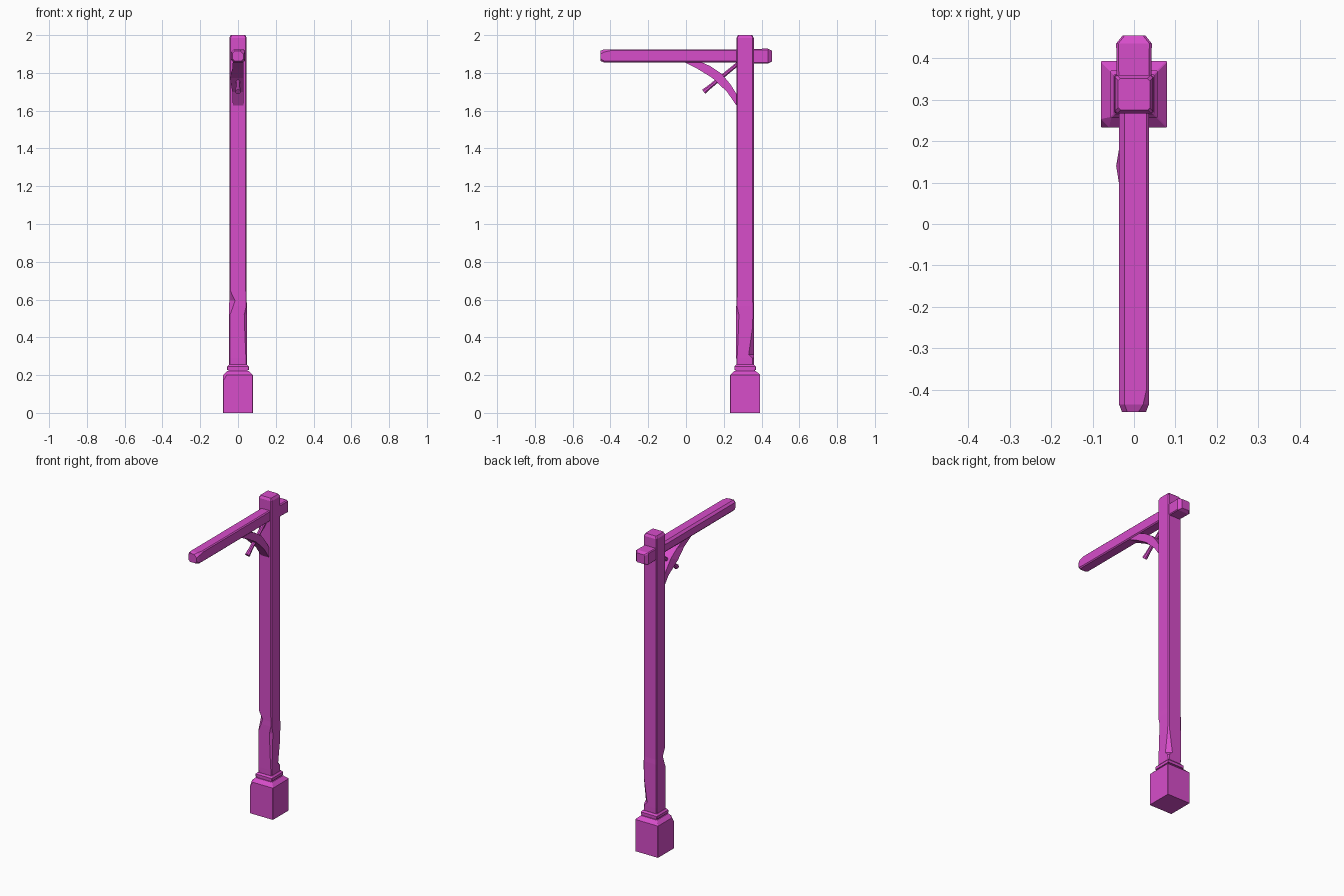
import bpy, bmesh
from mathutils import Vector

if "Cube" in bpy.data.objects:
    bpy.data.objects.remove(bpy.data.objects["Cube"])

paint = bpy.data.materials.new("magenta paint")
paint.use_nodes = True
colour = (0.68, 0.075, 0.59, 1)
paint.diffuse_color = colour
paint.node_tree.nodes["Principled BSDF"].inputs["Base Color"].default_value = colour

POST_Y = 0.313


def octagon(half_u, half_v, cuts):
    """Rectangle with its corners (--, +-, ++, -+) cut off by the given amounts."""
    a, b, c, d = cuts
    u, v = half_u, half_v
    return [(-u, -v + a), (-u + a, -v), (u - b, -v), (u, -v + b),
            (u, v - c), (u - c, v), (-u + d, v), (-u, v - d)]


def loft(name, rings):
    """Skin a closed solid through rings of points."""
    bm = bmesh.new()
    loops = [[bm.verts.new(p) for p in ring] for ring in rings]
    n = len(loops[0])
    for low, high in zip(loops, loops[1:]):
        for i in range(n):
            j = (i + 1) % n
            bm.faces.new((low[i], low[j], high[j], high[i]))
    bm.faces.new(loops[0][::-1])
    bm.faces.new(loops[-1])
    bmesh.ops.recalc_face_normals(bm, faces=bm.faces)
    mesh = bpy.data.meshes.new(name)
    bm.to_mesh(mesh)
    bm.free()
    mesh.materials.append(paint)
    obj = bpy.data.objects.new(name, mesh)
    bpy.context.collection.objects.link(obj)
    return obj


def upright(name, sections):
    """Sections of (z, half width, corner cuts) stacked on the post axis."""
    return loft(name, [[(u, POST_Y + v, z) for u, v in octagon(h, h, cuts)]
                       for z, h, cuts in sections])


def level(name, sections, z):
    """Sections of (y, half width, half height, corner cuts) along y."""
    return loft(name, [[(u, y, z + v) for u, v in octagon(hw, hh, cuts)]
                       for y, hw, hh, cuts in sections])


fine = (0.002,) * 4
worn = (0.006, 0.005, 0.006, 0.005)

# Footing block with one chipped corner, and the stepped collar above it
upright("footing", [(0, 0.08, fine), (0.17, 0.08, fine),
                    (0.2, 0.08, (0.02, 0.002, 0.002, 0.002)),
                    (0.222, 0.057, fine)])
upright("lower_collar", [(0.21, 0.051, fine), (0.237, 0.051, fine)])
upright("upper_collar", [(0.228, 0.057, fine), (0.245, 0.057, fine),
                         (0.255, 0.048, fine)])

# Post with chips carved into its corners
upright("post", [
    (0.24, 0.046, worn),
    (0.29, 0.047, (0.004, 0.004, 0.008, 0.004)),
    (0.31, 0.047, (0.004, 0.006, 0.028, 0.004)),
    (0.45, 0.047, (0.004, 0.012, 0.008, 0.004)),
    (0.52, 0.047, (0.005, 0.014, 0.006, 0.005)),
    (0.565, 0.047, (0.022, 0.004, 0.006, 0.005)),
    (0.595, 0.046, (0.03, 0.004, 0.006, 0.005)),
    (0.645, 0.046, worn),
    (1.65, 0.046, worn),
    (1.985, 0.046, worn),
    (2.0, 0.038, worn)])

# Cross beam and the thicker tenon block behind the post
trim = (0.012, 0.006, 0.006, 0.013)
level("beam", [(-0.453, 0.029, 0.027, (0.012, 0.012, 0.018, 0.013)),
               (-0.435, 0.036, 0.034, (0.012, 0.008, 0.014, 0.013)),
               (-0.40, 0.036, 0.034, trim),
               (0.30, 0.036, 0.034, trim)], 1.89)
level("tenon", [(0.27, 0.04, 0.038, worn), (0.435, 0.043, 0.039, worn),
                (0.454, 0.028, 0.029, worn)], 1.889)

# Curved brace: lower and upper edge points as (y, z)
lower = [(-0.02, 1.862), (0.06, 1.822), (0.14, 1.773), (0.217, 1.70), (0.272, 1.62)]
upper = [(0.07, 1.862), (0.13, 1.835), (0.19, 1.794), (0.235, 1.74), (0.285, 1.66)]
left_edge = [-0.027, -0.03, -0.043, -0.03, -0.027]
loft("brace", [[(side, *lo), (0.03, *lo), (0.03, *up), (-0.027, *up)]
               for lo, up, side in zip(lower, upper, left_edge)])

# Slanted peg driven through the brace
start, end = Vector((0, 0.094, 1.70)), Vector((0, 0.285, 1.857))
axis = (end - start).normalized()
across = Vector((1, 0, 0))
normal = axis.cross(across)
loft("peg", [[p + across * u + normal * v
              for u, v in octagon(r, r, (r * 0.58,) * 4)]
             for p, r in ((start, 0.014), (start + axis * 0.04, 0.011), (end, 0.01))])
